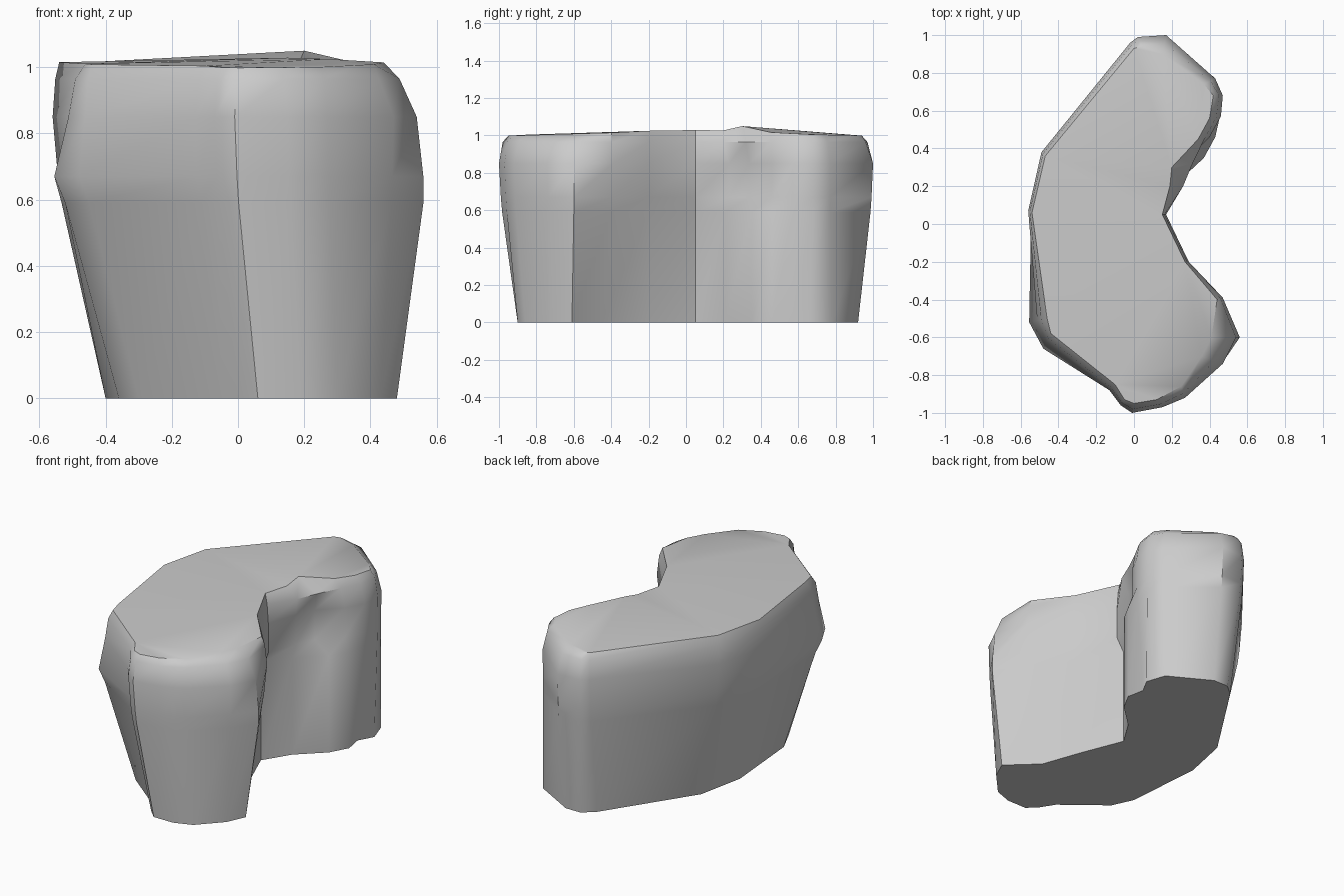
import bpy, bmesh
from mathutils import Vector

if "Cube" in bpy.data.objects:
    bpy.data.objects.remove(bpy.data.objects["Cube"])

# Outlines of the kidney-shaped block, same point order in each
base = [(.17,.92),(.07,.92),(0,.86),(-.34,.34),(-.4,.05),(-.36,-.43),(-.3,-.56),(-.05,-.76),
        (0,-.84),(.06,-.9),(.19,-.9),(.3,-.86),(.43,-.72),(.48,-.61),(.31,-.45),(.22,-.2),
        (.12,.05),(.22,.21),(.37,.35),(.43,.46),(.41,.57),(.46,.66),(.42,.78)]
wide = [(.17,1),(.02,.99),(-.02,.96),(-.49,.38),(-.56,.07),(-.555,-.52),(-.48,-.66),(-.13,-.88),
        (-.07,-.96),(-.01,-1),(.15,-.97),(.27,-.92),(.47,-.74),(.54,-.6),(.47,-.39),(.29,-.2),
        (.17,.05),(.23,.23),(.28,.34),(.4,.46),(.46,.57),(.47,.68),(.43,.77)]
top = [(.15,.9),(.04,.94),(0,.93),(-.47,.36),(-.54,.06),(-.46,-.5),(-.44,-.58),(-.1,-.85),
       (-.05,-.93),(0,-.95),(.12,-.93),(.25,-.86),(.36,-.7),(.41,-.6),(.44,-.4),(.27,-.2),
       (.15,.05),(.19,.2),(.2,.3),(.34,.45),(.4,.56),(.42,.68),(.37,.74)]


def mix(a, b, t):
    return [tuple(Vector(p).lerp(Vector(q), t)) for p, q in zip(a, b)]


# Lower wall keeps its bulge up to a ledge, where the pocket steps inwards
ledge = mix(base, wide, .83)
pocket = mix(base, wide, .9)
ledge[13] = pocket[13] = (.56, -.6)
for i in (16, 17, 18, 19):
    ledge[i] = base[i]
    pocket[i] = wide[i]

# The front left corner is widest at pocket height and tapers above it
upper = list(wide)
for i in (5, 6):
    pocket[i] = wide[i]
    upper[i] = mix(wide, top, .45)[i]

# Rim with a lip overhanging the pocket
rim = mix(upper, top, .4)
rim[17], rim[18] = (.26, .2), (.31, .32)

rings = [(0, base), (.59, ledge), (.67, pocket), (.85, upper), (.965, rim), (None, top)]
bm = bmesh.new()
layers = []
for z, pts in rings:
    layers.append([bm.verts.new((x, y, z if z is not None
                                 else 1.03 - .035 * y * y - .05 * x * x))
                   for x, y in pts])
layers[-1][18].co.z = 1.05

# Walls, underside and top
n = len(base)
for lo, hi in zip(layers, layers[1:]):
    for i in range(n):
        j = (i + 1) % n
        bm.faces.new((lo[i], lo[j], hi[j], hi[i]))
bm.faces.new(layers[0])
cap = bm.faces.new(layers[-1])
bmesh.ops.triangulate(bm, faces=[cap])
bmesh.ops.recalc_face_normals(bm, faces=bm.faces)

mesh = bpy.data.meshes.new("curved_rock_block")
bm.to_mesh(mesh)
bm.free()
rock = bpy.data.objects.new("curved_rock_block", mesh)
bpy.context.collection.objects.link(rock)
bpy.context.view_layer.objects.active = rock
rock.select_set(True)
bpy.ops.object.shade_smooth_by_angle(angle=0.7)
